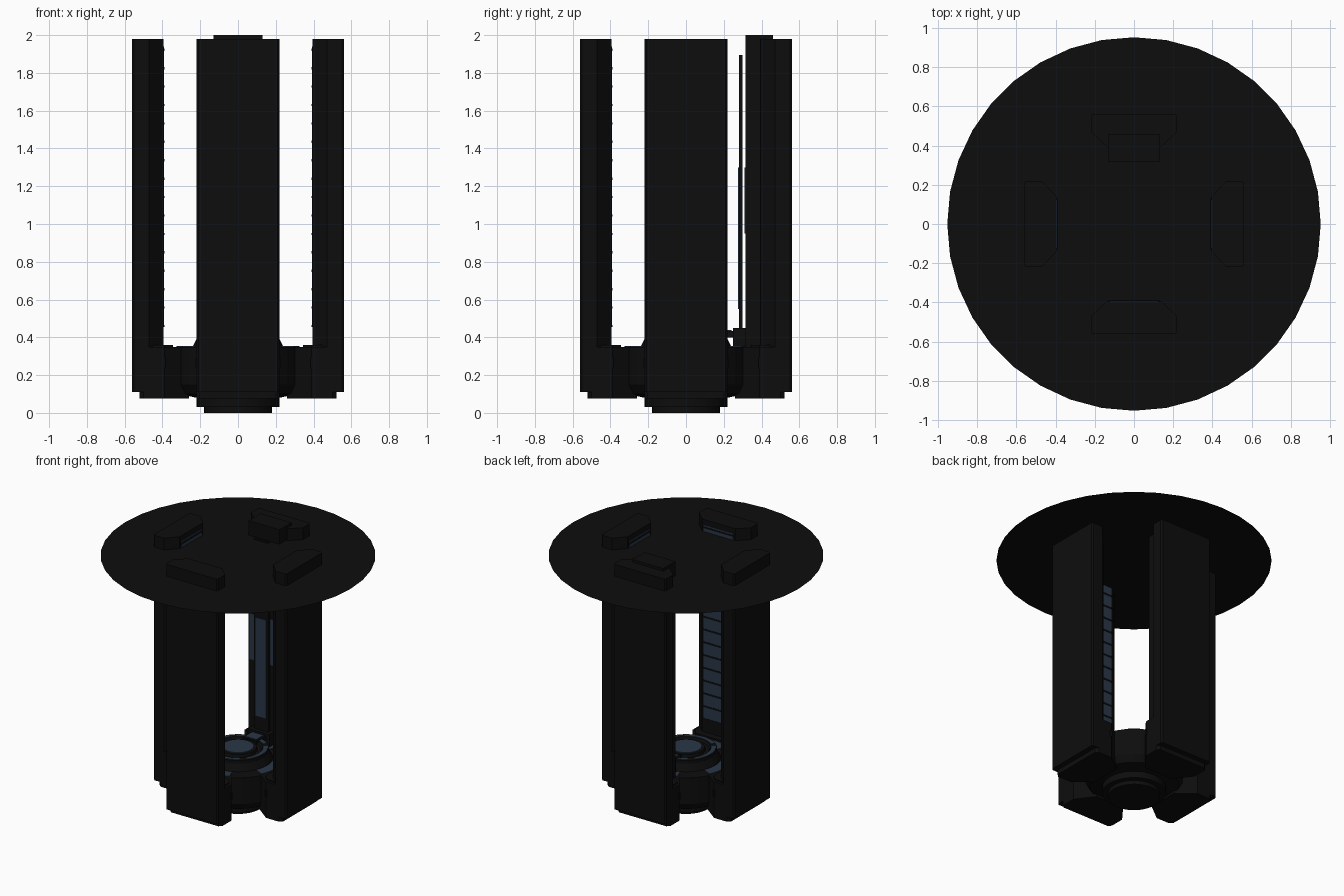
import bpy, bmesh, math
from mathutils import Matrix

if "Cube" in bpy.data.objects:
    bpy.data.objects.remove(bpy.data.objects["Cube"])


def material(name, rgb):
    m = bpy.data.materials.new(name)
    m.diffuse_color = (*rgb, 1)
    m.use_nodes = True
    m.node_tree.nodes["Principled BSDF"].inputs["Base Color"].default_value = m.diffuse_color
    return m


BLACK = material("near black", (0.004, 0.004, 0.004))
BLUE = material("dark slate blue", (0.022, 0.038, 0.062))


def finish(bm, name, mat, turn=0):
    bmesh.ops.rotate(bm, verts=bm.verts, cent=(0, 0, 0), matrix=Matrix.Rotation(turn, 3, 'Z'))
    bmesh.ops.recalc_face_normals(bm, faces=bm.faces)
    me = bpy.data.meshes.new(name)
    bm.to_mesh(me)
    bm.free()
    me.materials.append(mat)
    ob = bpy.data.objects.new(name, me)
    bpy.context.collection.objects.link(ob)
    return ob


def prism(name, outline, z0, z1, mat, turn=0):
    """Extrude a plan outline from z0 to z1."""
    bm = bmesh.new()
    lo = [bm.verts.new((x, y, z0)) for x, y in outline]
    hi = [bm.verts.new((x, y, z1)) for x, y in outline]
    bm.faces.new(lo)
    bm.faces.new(hi)
    n = len(outline)
    for i in range(n):
        j = (i + 1) % n
        bm.faces.new((lo[i], lo[j], hi[j], hi[i]))
    return finish(bm, name, mat, turn)


def box(name, x0, x1, y0, y1, z0, z1, mat, turn=0):
    return prism(name, [(x0, y0), (x1, y0), (x1, y1), (x0, y1)], z0, z1, mat, turn)


def mirrored(half):
    return half + [(-x, y) for x, y in reversed(half)]


def lathe(name, profile, mat, n=36):
    """Spin an (r, z) profile that starts and ends on rings, capping both ends."""
    bm = bmesh.new()
    rings = [[bm.verts.new((r * math.cos(2 * math.pi * i / n), r * math.sin(2 * math.pi * i / n), z))
              for i in range(n)] for r, z in profile]
    for a, b in zip(rings, rings[1:]):
        for i in range(n):
            j = (i + 1) % n
            bm.faces.new((a[i], a[j], b[j], b[i]))
    bm.faces.new(rings[0])
    bm.faces.new(rings[-1])
    return finish(bm, name, mat)


def arc(r0, r1, half_angle, steps=8):
    """Plan outline of a ring segment centred on -y."""
    angles = [-math.pi / 2 + half_angle * (2 * i / steps - 1) for i in range(steps + 1)]
    return ([(r1 * math.cos(a), r1 * math.sin(a)) for a in angles]
            + [(r0 * math.cos(a), r0 * math.sin(a)) for a in reversed(angles)])


# Round core with stepped foot, floor and raised central pad
lathe("base_core", [(0.18, 0), (0.18, 0.03), (0.22, 0.03), (0.22, 0.08), (0.31, 0.10), (0.34, 0.15),
                    (0.34, 0.35), (0.24, 0.35), (0.215, 0.40), (0.215, 0.425), (0.17, 0.425),
                    (0.16, 0.41), (0.135, 0.41), (0.13, 0.43), (0.0001, 0.43)], BLACK)
lathe("pad_light", [(0.11, 0.428), (0.11, 0.436)], BLUE)
bm = bmesh.new()
bm.free()
for k in range(4):
    prism("pad_ring_light", arc(0.178, 0.207, math.radians(38)), 0.423, 0.429, BLUE, k * math.pi / 2)

# Thin ceiling disc the columns pass through
bm = bmesh.new()
bmesh.ops.create_circle(bm, cap_ends=True, segments=36, radius=0.952)
bmesh.ops.translate(bm, verts=bm.verts, vec=(0, 0, 1.89))
finish(bm, "ceiling_disc", BLACK)

# Four columns, each with a fin in the base, a slatted inner screen and a floor light
for k, side in enumerate(("front", "right", "back", "left")):
    t = k * math.pi / 2
    prism(side + "_column", mirrored([(0.21, -0.562), (0.22, -0.55), (0.22, -0.47), (0.14, -0.395)]),
          0.11, 1.98, BLACK, t)
    prism(side + "_fin", mirrored([(0.2, -0.522), (0.22, -0.50), (0.22, -0.39), (0.12, -0.26)]),
          0.075, 0.35, BLACK, t)
    prism(side + "_fin_cap", mirrored([(0.2, -0.47), (0.2, -0.39), (0.16, -0.345)]), 0.34, 0.36, BLACK, t)
    for s in (-1, 1):
        x0, x1 = sorted((s * 0.215, s * 0.225))
        box(side + "_fin_plate", x0, x1, -0.40, -0.385, 0.24, 0.29, BLACK, t)
    prism(side + "_floor_light", arc(0.25, 0.325, math.radians(25)), 0.347, 0.354, BLUE, t)
    if side != "back":
        box(side + "_screen", -0.125, 0.125, -0.396, -0.391, 0.46, 1.94, BLUE, t)
        for i in range(16):
            z = 0.46 + i * 0.0975
            box(side + "_slat", -0.13, 0.13, -0.397, -0.388, z - 0.006, z + 0.006, BLACK, t)

# Back column housing with its display, frame and control ledge
box("back_housing", -0.13, 0.13, 0.315, 0.46, 0.35, 2.0, BLACK)
box("housing_light", -0.12, 0.12, 0.309, 0.316, 0.95, 1.30, BLUE)
box("display_panel", -0.06, 0.06, 0.28, 0.30, 0.44, 1.895, BLACK)
box("display_screen", -0.045, 0.045, 0.276, 0.281, 0.55, 1.30, BLUE)
box("control_ledge", -0.09, 0.09, 0.25, 0.33, 0.35, 0.45, BLACK)
box("control_bridge", -0.06, 0.06, 0.14, 0.26, 0.40, 0.434, BLACK)
box("bridge_light", -0.045, 0.045, 0.155, 0.24, 0.432, 0.438, BLUE)
